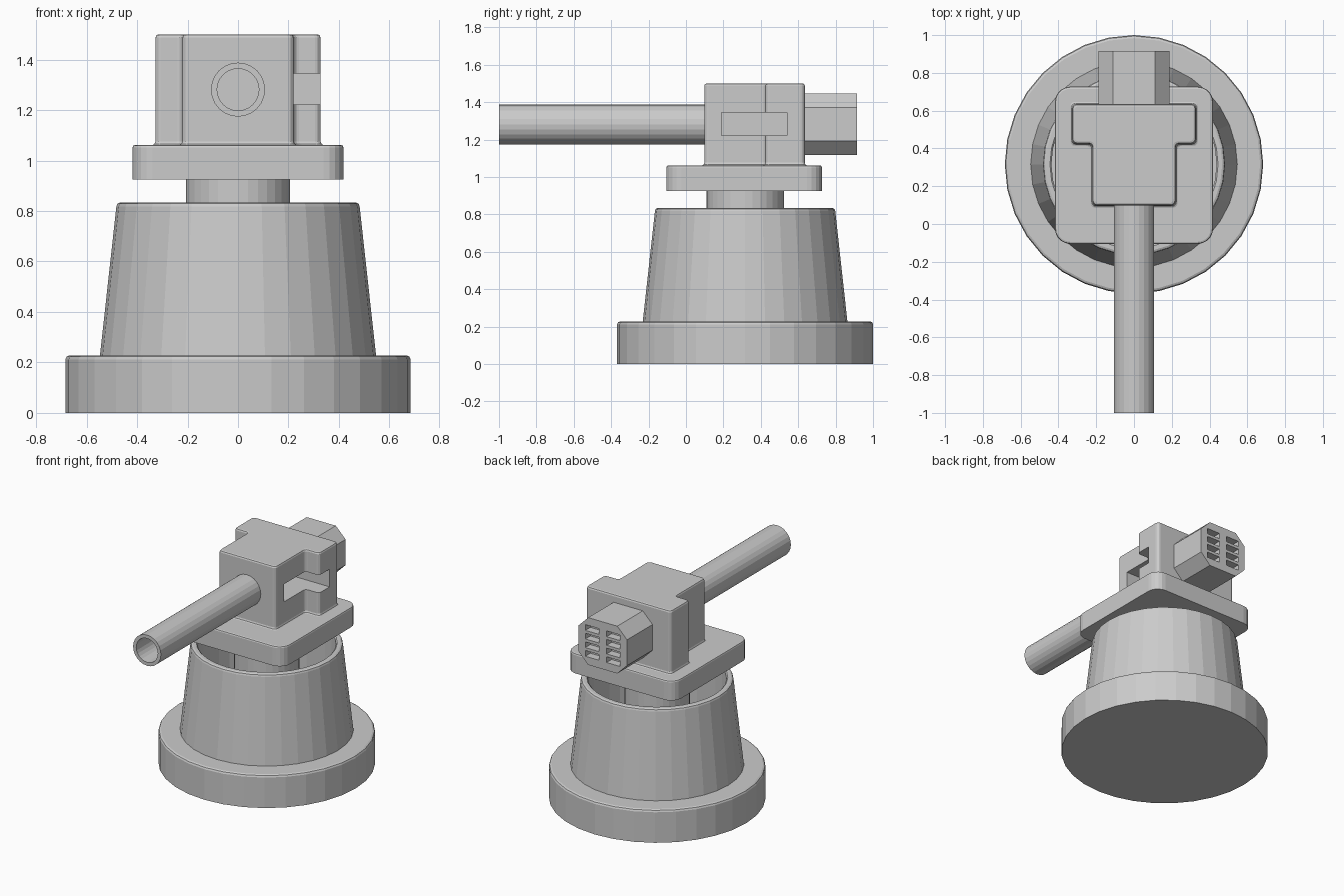
import bpy, bmesh, math
from mathutils import Vector, Matrix

if "Cube" in bpy.data.objects:
    bpy.data.objects.remove(bpy.data.objects["Cube"])

CY = 0.316   # axis of the turned base in y


def finish(name, bm):
    bmesh.ops.remove_doubles(bm, verts=bm.verts, dist=1e-5)
    bmesh.ops.recalc_face_normals(bm, faces=bm.faces)
    me = bpy.data.meshes.new(name)
    bm.to_mesh(me)
    bm.free()
    ob = bpy.data.objects.new(name, me)
    bpy.context.collection.objects.link(ob)
    return ob


def lathe(name, profile, sides, matrix):
    """Turn an (r, z) profile around z; r = 0 ends become fans."""
    bm = bmesh.new()
    rings = [[bm.verts.new((r * math.cos(2 * math.pi * i / sides),
                            r * math.sin(2 * math.pi * i / sides), z))
              for i in range(sides)] if r > 0 else [bm.verts.new((0, 0, z))] * sides
             for r, z in profile]
    for a, b in zip(rings, rings[1:]):
        for i in range(sides):
            j = (i + 1) % sides
            corners = list(dict.fromkeys((a[i], a[j], b[j], b[i])))
            if len(corners) > 2:
                bm.faces.new(corners)
    bm.transform(matrix)
    return finish(name, bm)


def rounded(points, radius, seg=3):
    """Round every corner of a closed right-angled outline."""
    out = []
    for k, p in enumerate(points):
        p = Vector(p)
        a = (Vector(points[k - 1]) - p).normalized() * radius
        b = (Vector(points[(k + 1) % len(points)]) - p).normalized() * radius
        for s in range(seg + 1):
            t = s / seg * math.pi / 2
            out.append(p + a * (1 - math.sin(t)) + b * (1 - math.cos(t)))
    return out


def loft(name, layers):
    """Skin stacked outlines: list of (outline, z)."""
    bm = bmesh.new()
    rings = [[bm.verts.new((p[0], p[1], z)) for p in pts] for pts, z in layers]
    n = len(rings[0])
    for a, b in zip(rings, rings[1:]):
        for i in range(n):
            bm.faces.new((a[i], a[(i + 1) % n], b[(i + 1) % n], b[i]))
    bm.faces.new(rings[0][::-1])
    bm.faces.new(rings[-1])
    return finish(name, bm)


def boxes(name, spans):
    """One mesh of boxes, each given by its low and high corner."""
    bm = bmesh.new()
    for lo, hi in spans:
        lo, hi = Vector(lo), Vector(hi)
        m = Matrix.Translation((lo + hi) / 2) @ Matrix.Diagonal((*(hi - lo), 1))
        bmesh.ops.create_cube(bm, size=1, matrix=m)
    return finish(name, bm)


def cut(ob, cutter):
    mod = ob.modifiers.new("cut", 'BOOLEAN')
    mod.operation = 'DIFFERENCE'
    mod.solver = 'EXACT'
    mod.object = cutter
    cutter.hide_render = True
    cutter.hide_viewport = True


axis = Matrix.Translation((0, CY, 0))

# Foot disc, hollow tapered cup and centre post, turned as one piece
lathe("base_cup", [(0, 0), (0.684, 0), (0.684, 0.212), (0.679, 0.223), (0.668, 0.228),
                   (0.547, 0.228), (0.482, 0.818), (0.478, 0.829), (0.467, 0.834),
                   (0.445, 0.834), (0.437, 0.826), (0.437, 0.25),
                   (0.207, 0.25), (0.207, 0.93), (0, 0.93)], 32, axis)

# Rounded square plate
def plate_outline(o):
    x, y0, y1 = 0.418 + o, -0.105 - o, 0.727 + o
    return rounded([(-x, y0), (x, y0), (x, y1), (-x, y1)], 0.08 + o, 5)

loft("plate", [(plate_outline(0), 0.925), (plate_outline(0), 1.051),
               (plate_outline(-0.003), 1.059), (plate_outline(-0.011), 1.062)])

# T-shaped head with flared foot and softened top
def t_outline(o):
    w, s = 0.327 + o, 0.22 + o
    f, m, b = 0.098 - o, 0.425 - o, 0.635 + o
    return rounded([(-s, f), (s, f), (s, m), (w, m), (w, b), (-w, b), (-w, m), (-s, m)], 0.022)

head = loft("head", [(t_outline(0.014), 1.06), (t_outline(0.004), 1.066), (t_outline(0), 1.076),
                     (t_outline(0), 1.488), (t_outline(-0.004), 1.497), (t_outline(-0.012), 1.5)])

# Slot in the right side of the head
cut(head, boxes("head_slot_cutter", [((0.03, 0.19, 1.222), (0.5, 0.54, 1.345))]))

# Hollow tube pointing forward
lathe("tube", [(0.083, 0), (0.083, 1.09), (0, 1.09), (0, 1.11), (0.107, 1.11),
               (0.107, 0), (0.083, 0)], 24,
      Matrix.Translation((0, -1, 1.281)) @ Matrix.Rotation(-math.pi / 2, 4, 'X'))

# Octagonal socket block at the back
X, Z, C = 0.187, 0.1645, 0.075
octagon = [(X, Z - C), (X - C, Z), (C - X, Z), (-X, Z - C),
           (-X, C - Z), (C - X, -Z), (X - C, -Z), (X, C - Z)]
socket = loft("socket", [(octagon, 0), (octagon, 0.295)])
socket.data.transform(Matrix.Translation((0, 0.915, 1.282)) @ Matrix.Rotation(math.pi / 2, 4, 'X'))

# Two columns of contact slots in the socket face
cut(socket, boxes("socket_slots_cutter", [
    ((side * 0.082 - 0.052, 0.86, 1.282 + row * 0.06 - 0.02),
     (side * 0.082 + 0.052, 1.0, 1.282 + row * 0.06 + 0.02))
    for side in (-1, 1) for row in (-1.5, -0.5, 0.5, 1.5)]))
